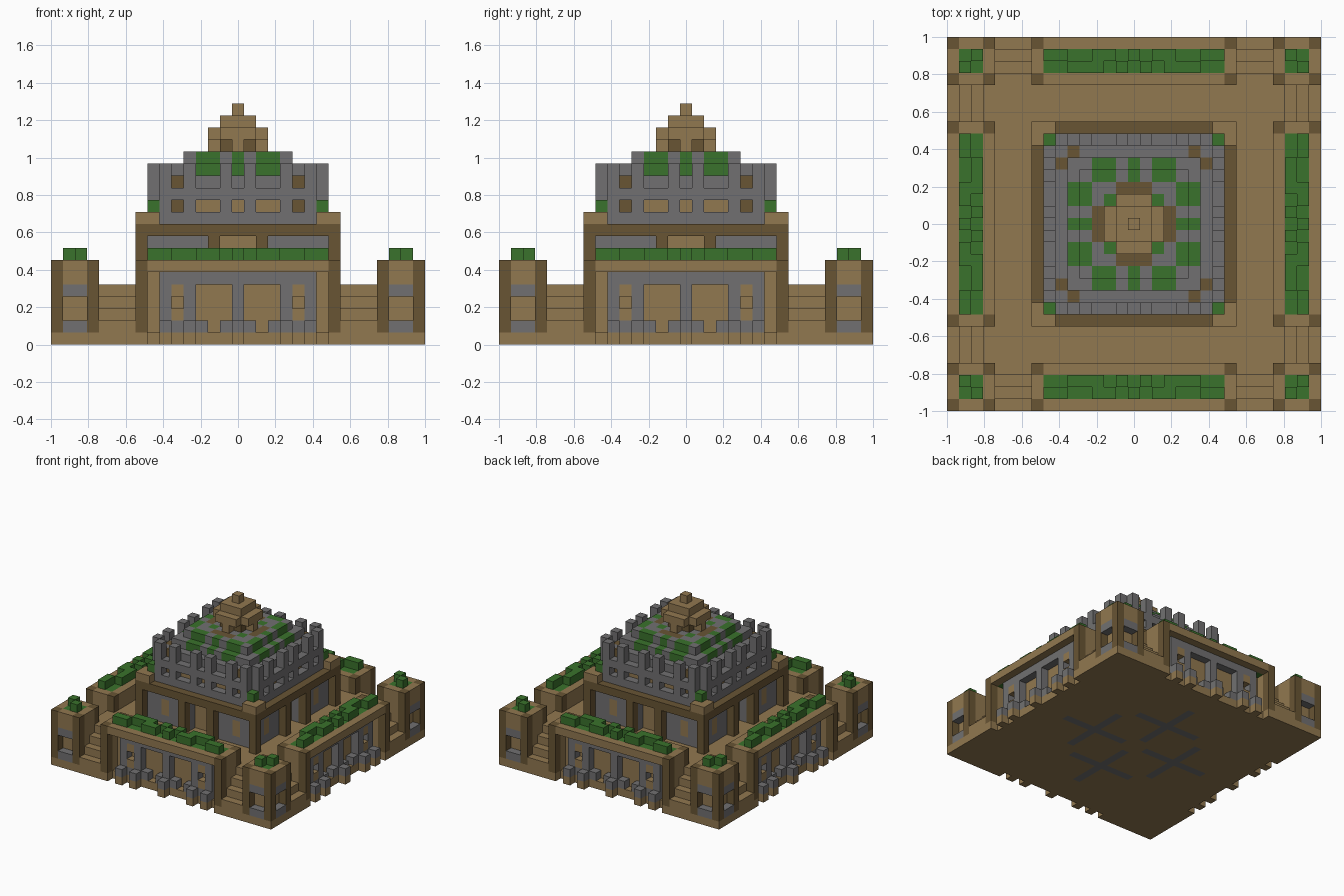
import bpy, bmesh, random

cube = bpy.data.objects.get("Cube")
if cube:
    bpy.data.objects.remove(cube, do_unlink=True)

random.seed(4)
U = 2 / 31          # block size
COLOURS = {
    "sandstone": (0.285, 0.188, 0.080),
    "dark_timber": (0.140, 0.090, 0.034),
    "grey_stone": (0.165, 0.163, 0.165),
    "foliage": (0.042, 0.168, 0.025),
}
TAN, DARK, GREY, GREEN = COLOURS
MATS = {}
for name, rgb in COLOURS.items():
    m = bpy.data.materials.new(name)
    m.use_nodes = True
    m.diffuse_color = (*rgb, 1)
    bsdf = m.node_tree.nodes["Principled BSDF"]
    bsdf.inputs["Base Color"].default_value = (*rgb, 1)
    bsdf.inputs["Roughness"].default_value = 0.9
    MATS[name] = m

grid = {}           # block position -> (part, colour)


def span(r):
    return range(r[0], r[1] + 1) if isinstance(r, tuple) else (r,)


def put(part, colour, xs, ys, zs):
    """Fill a box of blocks, repeated on all four sides and mirrored."""
    for x in span(xs):
        for y in span(ys):
            for z in span(zs):
                for a, b in ((x, y), (y, x)):
                    for p in ((a, b), (-a, b), (a, -b), (-a, -b)):
                        if colour:
                            grid[(*p, z)] = (part, colour)
                        else:
                            grid.pop((*p, z), None)


def square(part, colour, r, zs):
    put(part, colour, (-r, r), (-r, r), zs)


# Foundation, raised courtyard and inlaid crosses underneath
square("foundation", TAN, 15, 0)
put("foundation", None, (-7, 7), -15, 0)
square("courtyard", TAN, 11, (1, 4))
put("foundation", GREY, 0, (-10, -2), 0)
put("foundation", GREY, (-4, 4), -6, 0)

# Stairs
for step in range(4):
    put("stairs", TAN, (9, 11), -15 + step, (1, 1 + step))

# Corner towers
put("corner_tower", TAN, (12, 15), (12, 15), (1, 6))
put("corner_tower", GREY, (13, 14), 15, 1)
put("corner_tower", GREY, (13, 14), 15, 4)
put("corner_tower", None, (13, 14), 15, (2, 3))
for x in (12, 15):
    for y in (12, 15):
        put("corner_tower", DARK, x, y, (1, 6))
put("tower_shrub", GREEN, (13, 14), (13, 14), 6)
put("tower_shrub", GREEN, 13, 14, 7)

# Side terraces with overhanging rim and corner posts
put("terrace", TAN, (-8, 8), (-13, -12), (1, 6))
put("terrace", TAN, (-8, 8), (-15, -14), 6)
put("terrace", TAN, 8, -14, (1, 5))
for y in (-15, -12):
    put("terrace_post", DARK, 8, y, (1, 6))

# Terrace colonnade, stepped feet and slit windows
put("colonnade", GREY, (-6, 6), -14, 5)
for x in (0, 4, 6):
    put("colonnade", GREY, x, -14, (1, 4))
    put("colonnade_foot", GREY, x, -15, 1)
    put("foundation", TAN, x, -15, 0)
for x in (1, 3, 5):
    put("colonnade_foot", GREY, x, -14, 1)
put("terrace", TAN, 5, -14, 2)
put("terrace", TAN, 5, -14, 4)

# Terrace hedges
put("hedge", GREEN, (-7, 7), (-14, -13), 6)
for x in range(8):
    rows = random.choice(((-14,), (-13,), (-14, -13)))
    for y in rows:
        put("hedge", GREEN, x, y, 7)

# Main hall: stone walls, timber frame, doors and windows
square("hall_wall", GREY, 7, (5, 8))
put("hall_door", TAN, (-1, 1), -6, (5, 8))
put("hall_wall", None, (-1, 1), -7, (5, 8))
put("hall_window", TAN, 5, -7, (6, 7))
for x in (2, 8):
    put("hall_frame", DARK, x, -8, (5, 8))
square("hall_frame", DARK, 8, 9)
put("roof_corner", TAN, (7, 8), -8, 10)
put("roof_shrub", GREEN, 7, -7, (10, 11))

# Upper storey with openings and battlements
square("upper_core", GREY, 6, (10, 13))
put("upper_wall", GREY, (-6, 6), -7, (10, 13))
for x in (0, 2, 3, 5):
    behind = DARK if x == 5 else TAN
    put("upper_wall", None, x, -7, 11)
    put("upper_core", behind, x, -6, 11)
    put("upper_wall", None, x, -7, 13)
put("upper_core", DARK, 5, -6, 13)
for x in (1, 4, 6):
    put("battlement", GREY, x, -7, 14)

# Stepped roof with planted patches
square("roof", GREY, 5, 14)
square("roof", GREY, 4, 15)
for x in (0, 2, 3):
    put("roof_planting", GREEN, x, -5, 14)
    put("roof_planting", GREEN, x, -4, 15)
put("roof_planting", GREEN, 2, 2, 15)
put("roof", DARK, (-1, 1), -3, 15)

# Lantern on the summit
square("lantern_core", DARK, 1, 16)
put("lantern_pillar", TAN, 0, -2, 16)
square("lantern_roof", TAN, 1, (17, 18))
put("lantern_roof", TAN, (-1, 1), -2, 17)
put("finial", TAN, 0, 0, 19)

# Turn the blocks into one mesh per part, keeping only exposed faces
parts = {}
for pos, (part, colour) in grid.items():
    parts.setdefault(part, []).append((pos, colour))

for part, cells in parts.items():
    bm = bmesh.new()
    verts = {}
    slots = sorted({c for _, c in cells})
    for pos, colour in cells:
        for axis in range(3):
            for side in (0, 1):
                near = list(pos)
                near[axis] += 2 * side - 1
                if tuple(near) in grid:
                    continue
                loop = []
                for s, t in ((0, 0), (1, 0), (1, 1), (0, 1)):
                    c = list(pos)
                    c[axis] += side
                    c[(axis + 1) % 3] += s
                    c[(axis + 2) % 3] += t
                    key = tuple(c)
                    if key not in verts:
                        verts[key] = bm.verts.new(
                            ((c[0] - 0.5) * U, (c[1] - 0.5) * U, c[2] * U))
                    loop.append(verts[key])
                face = bm.faces.new(loop if side else loop[::-1])
                face.material_index = slots.index(colour)
    mesh = bpy.data.meshes.new(part)
    bm.to_mesh(mesh)
    bm.free()
    for c in slots:
        mesh.materials.append(MATS[c])
    bpy.context.scene.collection.objects.link(bpy.data.objects.new(part, mesh))
